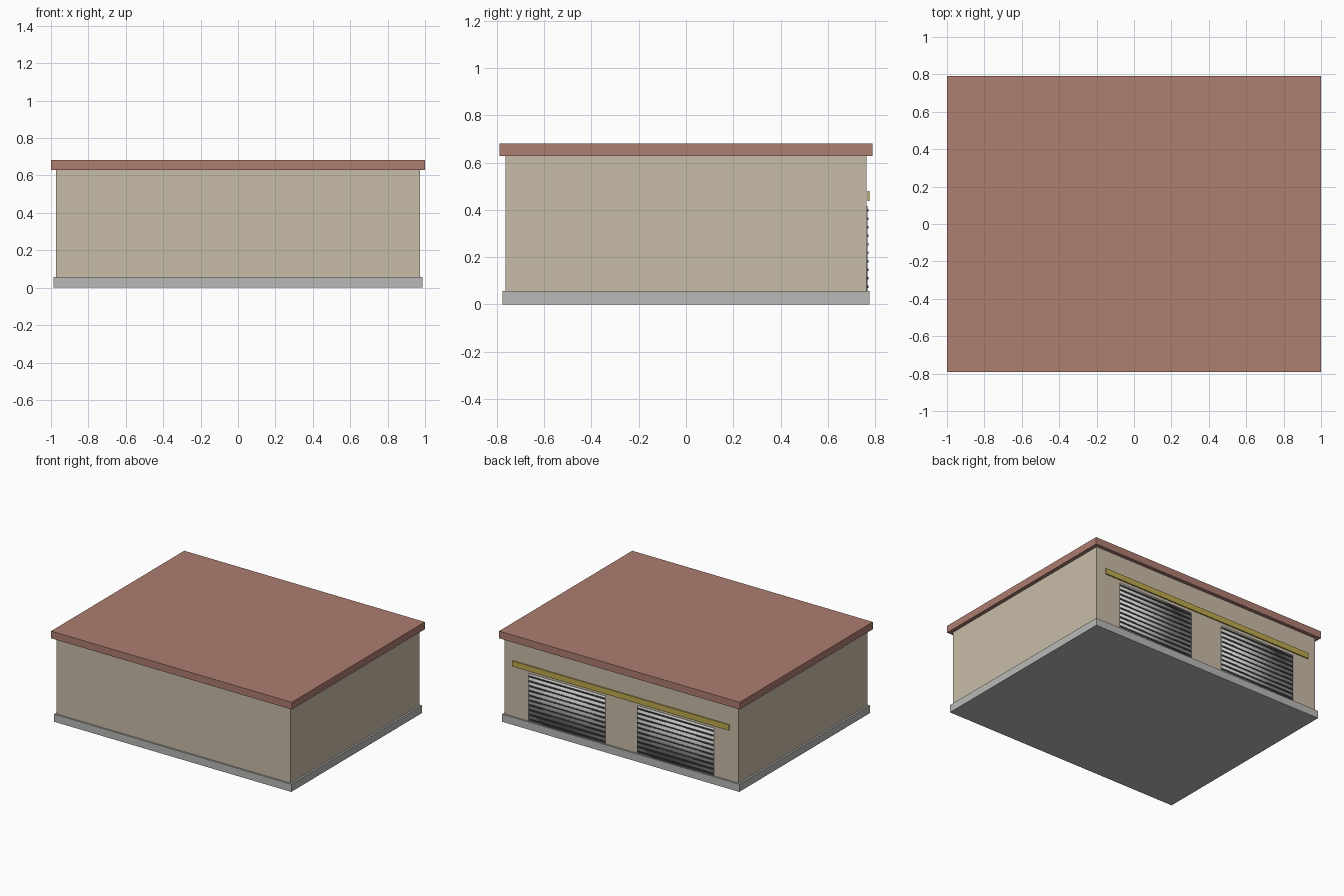
import bpy

if "Cube" in bpy.data.objects:
    bpy.data.objects.remove(bpy.data.objects["Cube"])


def material(name, rgb):
    """Flat colour from 0-255 sRGB values, stored as linear."""
    m = bpy.data.materials.new(name)
    lin = [((c / 255 + 0.055) / 1.055) ** 2.4 for c in rgb]
    m.diffuse_color = (*lin, 1.0)
    m.use_nodes = True
    m.node_tree.nodes["Principled BSDF"].inputs["Base Color"].default_value = m.diffuse_color
    return m


TAN = material("tan_wall", (201, 188, 168))
RED = material("dull_red_roof", (173, 125, 113))
CONCRETE = material("concrete_grey", (185, 185, 183))
YELLOW = material("mustard_yellow", (190, 170, 78))
LIGHT = material("shutter_grey", (200, 200, 198))
DARK = material("dark_rib", (62, 62, 64))


def box(name, x, y, z, mat):
    """Axis-aligned box from (min, max) ranges."""
    centre = [(a + b) / 2 for a, b in (x, y, z)]
    bpy.ops.mesh.primitive_cube_add(size=1, location=centre)
    ob = bpy.context.object
    ob.name = name
    ob.scale = [b - a for a, b in (x, y, z)]
    bpy.ops.object.transform_apply(location=False, rotation=False, scale=True)
    ob.data.materials.append(mat)
    return ob


BASE_TOP, WALL_TOP, ROOF_TOP = 0.057, 0.628, 0.682
WALL_Y = 0.763

# Main building: plinth, walls, overhanging flat roof
box("base_slab", (-0.986, 0.986), (-0.776, 0.776), (0, BASE_TOP), CONCRETE)
box("walls", (-0.972, 0.972), (-WALL_Y, WALL_Y), (BASE_TOP, WALL_TOP), TAN)
box("flat_roof", (-1, 1), (-0.79, 0.79), (WALL_TOP, ROOF_TOP), RED)

# Yellow trim band held just off the back wall above the doors
box("trim_band", (-0.90, 0.90), (0.768, 0.777), (0.438, 0.480), YELLOW)

# Two roller shutter doors with thin dark horizontal ribs
DOOR_TOP, HALF_WIDTH, RIBS = 0.416, 0.317, 10
step = (DOOR_TOP - BASE_TOP) / RIBS
for side, cx in (("left", 0.452), ("right", -0.452)):
    span = (cx - HALF_WIDTH, cx + HALF_WIDTH)
    door = box(f"shutter_{side}", span, (WALL_Y - 0.005, 0.769),
               (BASE_TOP, DOOR_TOP), LIGHT)
    door.data.shade_smooth()
    for i in range(RIBS):
        z = BASE_TOP + (i + 0.5) * step
        box(f"shutter_rib_{side}_{i + 1}", span, (0.767, 0.772),
            (z - 0.005, z + 0.005), DARK)
